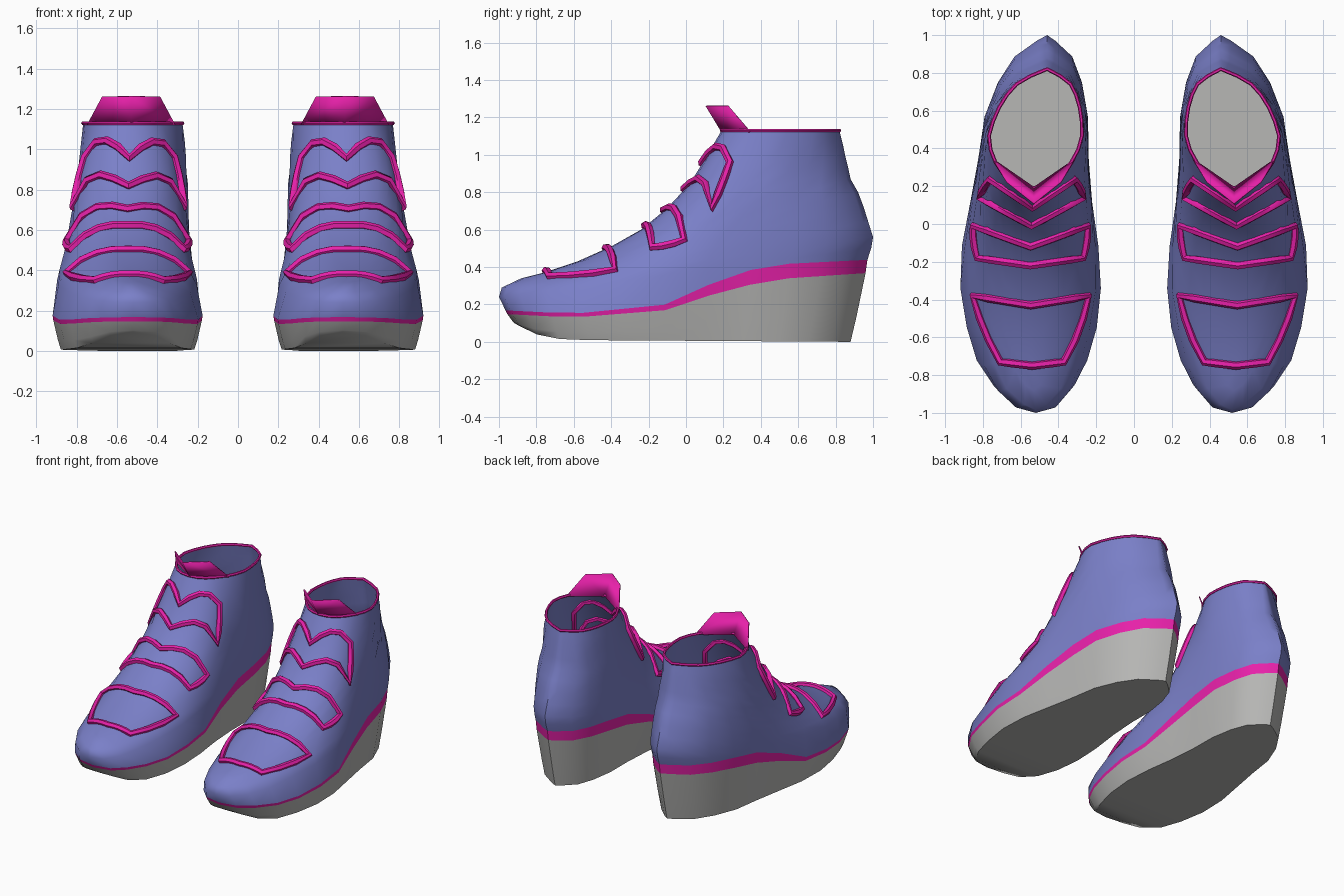
import bpy, math

if "Cube" in bpy.data.objects:
    bpy.data.objects.remove(bpy.data.objects["Cube"])

N = 13  # points along each side of a ring


def material(name, rgb):
    m = bpy.data.materials.new(name)
    m.diffuse_color = (*rgb, 1)
    m.use_nodes = True
    m.node_tree.nodes["Principled BSDF"].inputs["Base Color"].default_value = m.diffuse_color
    return m


BLUE = material("periwinkle_fabric", (0.195, 0.215, 0.58))
PINK = material("magenta_trim", (0.80, 0.015, 0.40))
GREY = material("grey_rubber", (0.47, 0.47, 0.46))

# Plan outline: y, inner x, outer x
OUTLINE = [(-1, .44, .60), (-.95, .36, .68), (-.82, .27, .81), (-.6, .20, .88),
           (-.35, .175, .92), (-.1, .19, .91), (.1, .22, .87), (.3, .24, .83),
           (.55, .24, .80), (.78, .28, .71), (.92, .34, .61), (1, .46, .46)]
# Matching instep and heel points (y, z) of each upper ring
LEVELS = [((-1, .24), (.99, .50)), ((-.985, .29), (1.0, .56)), ((-.88, .34), (.975, .64)),
          ((-.76, .37), (.95, .72)), ((-.58, .43), (.92, .80)), ((-.4, .51), (.88, .87)),
          ((-.24, .60), (.865, .94)), ((-.1, .715), (.85, 1.0)), ((.02, .845), (.84, 1.05)),
          ((.1, .975), (.83, 1.09)), ((.19, 1.13), (.82, 1.13))]
ROOF = [f for f, b in LEVELS] + [(.3, 1.3), (.5, 1.9), (1, 3.0)]
HEEL = [(.40, .965)] + [(b[1], b[0]) for f, b in LEVELS]
TRIM_LOW = [(-1, .15), (-.6, .13), (-.1, .17), (.1, .24), (.25, .29), (.55, .34), (1, .37)]
TRIM_TOP = [(-1, .17), (-.6, .15), (-.1, .20), (.1, .295), (.25, .365), (.5, .415), (1, .44)]
GROUND = [(-.9, .09), (-.8, .04), (-.65, .01), (.88, 0)]


def lerp(a, b, t):
    return a + (b - a) * t


def interp(table, v, col=1):
    if v <= table[0][0]:
        return table[0][col]
    for a, b in zip(table, table[1:]):
        if v <= b[0]:
            return lerp(a[col], b[col], (v - a[0]) / (b[0] - a[0]))
    return table[-1][col]


def plan(y):
    i, o = interp(OUTLINE, y), interp(OUTLINE, y, 2)
    return (i + o) / 2, (o - i) / 2


def section(y, z):
    """Centre and half width of the upper at a given length and height."""
    ys = y
    if y > .3:
        ys = .3 + (y - .3) * .7 / (interp(HEEL, z) - .3)
    c, w = plan(min(ys, 1))
    zb = interp(TRIM_TOP, y)
    t = (z - zb) / max(interp(ROOF, y) - zb, .01)
    t = min(max(t, 0), 1)
    return c, w * math.sqrt(max(1 - t ** 2.2, 0))


def surface_z(x, y):
    c, w = plan(y)
    t = max(1 - ((x - c) / w) ** 2, 0) ** (1 / 2.2)
    return lerp(interp(TRIM_TOP, y), interp(ROOF, y), t)


def ring(y0, y1, zfun, wfun):
    right, left = [], []
    for k in range(N + 1):
        s = (1 - math.cos(math.pi * k / N)) / 2
        y = lerp(y0, y1, s)
        z = zfun(y, s)
        c, w = wfun(y, z, s)
        if k in (0, N):
            right.append((c, y, z))
        else:
            right.append((c + w, y, z))
            left.append((c - w, y, z))
    return right + left[::-1]


def sole_ring(y0, y1, zfun, fac):
    def width(y, z, s):
        c, w = plan(lerp(-1, 1, s))
        return c, w * fac
    return ring(y0, y1, zfun, width)


def finish(ob, mat, angle=45):
    ob.data.materials.clear()
    ob.data.materials.append(mat)
    bpy.ops.object.select_all(action='DESELECT')
    ob.select_set(True)
    bpy.context.view_layer.objects.active = ob
    bpy.ops.object.shade_smooth_by_angle(angle=math.radians(angle))
    # Second shoe of the pair
    ob.modifiers.new("pair", 'MIRROR').use_mirror_merge = False


def mesh(name, verts, faces, mat, angle=45):
    me = bpy.data.meshes.new(name)
    me.from_pydata(verts, [], faces)
    ob = bpy.data.objects.new(name, me)
    bpy.context.collection.objects.link(ob)
    finish(ob, mat, angle)
    return ob


def loft(name, rings, mat, cap=False):
    n = len(rings[0])
    verts = [p for r in rings for p in r]
    faces = [(j * n + i, j * n + (i + 1) % n, (j + 1) * n + (i + 1) % n, (j + 1) * n + i)
             for j in range(len(rings) - 1) for i in range(n)]
    if cap:
        faces += [(0, n - 1, 1), (N - 1, N + 1, N)]
        faces += [(k, n - k, n - k - 1, k + 1) for k in range(1, N - 1)]
    return mesh(name, verts, faces, mat, 55)


def tube(name, points, radius, mat):
    cu = bpy.data.curves.new(name, 'CURVE')
    cu.dimensions = '3D'
    cu.bevel_depth = radius
    cu.bevel_resolution = 1
    sp = cu.splines.new('POLY')
    sp.points.add(len(points) - 1)
    for p, co in zip(sp.points, points):
        p.co = (*co, 1)
    sp.use_cyclic_u = True
    ob = bpy.data.objects.new(name, cu)
    bpy.context.collection.objects.link(ob)
    bpy.ops.object.select_all(action='DESELECT')
    ob.select_set(True)
    bpy.context.view_layer.objects.active = ob
    bpy.ops.object.convert(target='MESH')
    finish(bpy.context.object, mat, 50)


# Wedge sole and trim band
low = sole_ring(-.955, .96, lambda y, s: interp(TRIM_LOW, y), .99)
top = sole_ring(-.965, .97, lambda y, s: interp(TRIM_TOP, y), 1.0)
bottom = sole_ring(-.9, .88, lambda y, s: interp(GROUND, y), .89)
middle = [tuple(lerp(a, b, .4) for a, b in zip(p, q)) for p, q in zip(bottom, low)]
middle = [(x, y, max(z - .01, 0)) for x, y, z in middle]
loft("wedge_sole", [bottom, middle, low], GREY, cap=True)
loft("trim_band", [low, top], PINK)

# Ankle-high upper
rings = [top]
for f, b in LEVELS:
    rings.append(ring(f[0], b[0], lambda y, s: lerp(f[1], b[1], s),
                      lambda y, z, s: section(y, z)))
loft("upper", rings, BLUE)

# Collar rim
tube("collar_rim", rings[-1], .01, PINK)

# Folded tongue leaning forward
c = .53
mesh("tongue",
     [(c - .22, .34, 1.12), (c, .19, 1.12), (c + .22, .34, 1.12),
      (c - .145, .22, 1.26), (c, .105, 1.26), (c + .145, .22, 1.26)],
     [(0, 1, 4, 3), (1, 2, 5, 4)], PINK, 20).modifiers.new("thickness", 'SOLIDIFY').thickness = .008


def strap_bar(yc, ye, ze, steps=8):
    """Points across the instep from the inner to the outer side."""
    c, w = section(ye, ze)
    pts = []
    for i in range(steps + 1):
        p = 2 * i / steps - 1
        y = lerp(yc, ye, abs(p))
        x = c + p * w
        pts.append((x, y, surface_z(x, y) + .006))
    return pts


def strap_side(a, b, sign):
    pts = []
    for t in (.33, .67):
        y, z = lerp(a[0], b[0], t), lerp(a[1], b[1], t)
        c, w = section(y, z)
        pts.append((c + sign * (w + .005), y, z))
    return pts


# Strap frames: front bar (centre y, end y, end z), back bar likewise
STRAPS = {"toe_strap": ((-.75, -.73, .345), (-.43, -.38, .38)),
          "middle_strap": ((-.22, -.18, .50), (-.12, -.01, .54)),
          "ankle_strap": ((-.01, .14, .71), (.085, .235, .955))}
for name, (front, back) in STRAPS.items():
    path = strap_bar(*front)
    path += strap_side(front[1:], back[1:], 1)
    path += strap_bar(*back)[::-1]
    path += strap_side(back[1:], front[1:], -1)
    tube(name, path, .022, PINK)
